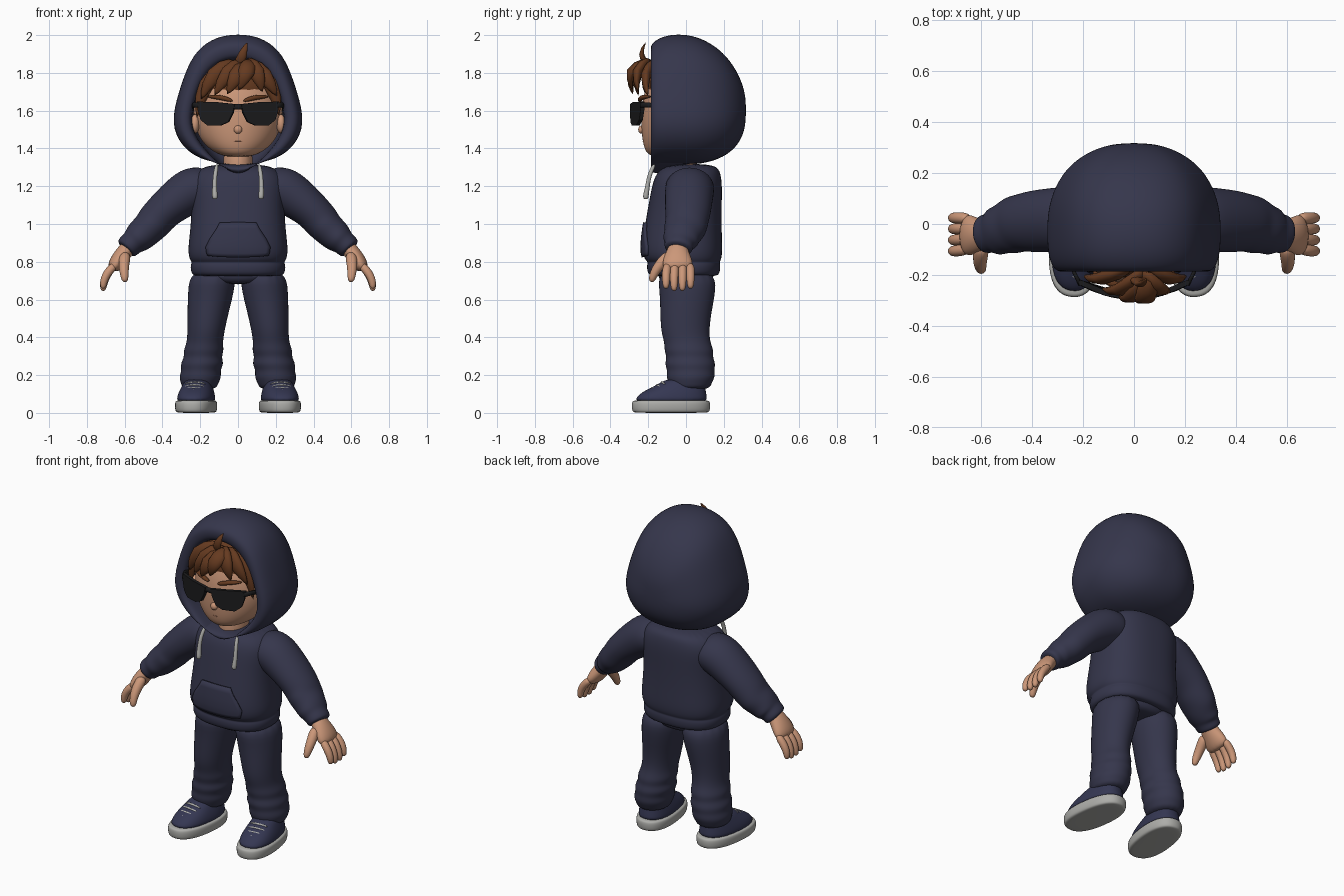
import bpy, bmesh, math
from mathutils import Vector, Matrix

default_cube = bpy.data.objects.get("Cube")
if default_cube:
    bpy.data.objects.remove(default_cube, do_unlink=True)

X, Y, Z = Vector((1, 0, 0)), Vector((0, 1, 0)), Vector((0, 0, 1))


def material(name, r, g, b):
    mat = bpy.data.materials.new(name)
    mat.use_nodes = True
    mat.diffuse_color = (r, g, b, 1)
    shader = mat.node_tree.nodes["Principled BSDF"]
    shader.inputs["Base Color"].default_value = (r, g, b, 1)
    shader.inputs["Roughness"].default_value = 0.8
    return mat


navy = material("navy cloth", 0.036, 0.037, 0.072)
shoe_blue = material("shoe blue", 0.035, 0.038, 0.085)
skin_tone = material("skin", 0.60, 0.31, 0.19)
lip_tone = material("lip", 0.40, 0.18, 0.11)
brown = material("brown hair", 0.13, 0.042, 0.014)
black = material("black plastic", 0.011, 0.011, 0.012)
grey = material("light grey rubber", 0.42, 0.42, 0.40)
white = material("white shirt", 0.65, 0.65, 0.65)


def finish(name, bm, mat, mirror=False, sub=2, smooth=True):
    """Turn a bmesh into an object with optional mirror and subdivision."""
    bmesh.ops.recalc_face_normals(bm, faces=bm.faces)
    mesh = bpy.data.meshes.new(name)
    bm.to_mesh(mesh)
    bm.free()
    mesh.materials.append(mat)
    for poly in mesh.polygons:
        poly.use_smooth = smooth
    obj = bpy.data.objects.new(name, mesh)
    bpy.context.collection.objects.link(obj)
    if mirror:
        obj.modifiers.new("Mirror", 'MIRROR').use_mirror_merge = False
    if sub:
        mod = obj.modifiers.new("Subdivision", 'SUBSURF')
        mod.levels = mod.render_levels = sub
    return obj


def skin_rings(name, rings, mat, matrix=None, **options):
    """Join a list of point rings into a capped surface."""
    bm = bmesh.new()
    loops = [[bm.verts.new(p) for p in ring] for ring in rings]
    for a, b in zip(loops, loops[1:]):
        for i in range(len(a)):
            j = (i + 1) % len(a)
            bm.faces.new((a[i], a[j], b[j], b[i]))
    bm.faces.new(loops[0])
    bm.faces.new(loops[-1])
    if matrix:
        bmesh.ops.transform(bm, matrix=matrix, verts=bm.verts)
    return finish(name, bm, mat, **options)


def tube(name, path, mat, axis=None, up=Y, n=14, power=2.0, **options):
    """Loft superellipses along a path of (x, y, z, radius along up, other radius)."""
    centres = [Vector(p[:3]) for p in path]
    rings = []
    for i, p in enumerate(path):
        t = axis or (centres[min(i + 1, len(path) - 1)] - centres[max(i - 1, 0)]).normalized()
        v = t.cross(up).normalized()
        u = v.cross(t)
        ring = []
        for k in range(n):
            a = math.tau * (k + 0.5) / n
            c, s = math.cos(a), math.sin(a)
            ring.append(centres[i] + u * p[3] * math.copysign(abs(c) ** (2 / power), c)
                        + v * p[4] * math.copysign(abs(s) ** (2 / power), s))
        rings.append(ring)
    return skin_rings(name, rings, mat, **options)


def ball(name, centre, radii, mat, **options):
    bm = bmesh.new()
    bmesh.ops.create_uvsphere(bm, u_segments=24, v_segments=14, radius=1)
    place = Matrix.Translation(centre) @ Matrix.Diagonal((*radii, 1))
    bmesh.ops.transform(bm, matrix=place, verts=bm.verts)
    return finish(name, bm, mat, sub=0, **options)


# Hood: outer shell, rolled rim and inner lining as one lofted skin
outer = [(0, 2.012), (.12, 1.995), (.22, 1.925), (.275, 1.82), (.315, 1.7),
         (.36, 1.53), (.295, 1.4), (.18, 1.33), (0, 1.31)]
opening = [(0, 1.87), (.08, 1.86), (.15, 1.81), (.195, 1.74), (.225, 1.66),
           (.255, 1.53), (.2, 1.42), (.1, 1.32), (0, 1.24)]


def hood_ring(y, blend, width=1, top=1, bottom=1):
    half = []
    for (ax, az), (bx, bz) in zip(outer, opening):
        x, z = ax + (bx - ax) * blend, az + (bz - az) * blend - 1.6
        half.append((x * width, z * (top if z > 0 else bottom) + 1.6))
    whole = half + [(-x, z) for x, z in half[-2:0:-1]]
    return [Vector((x, y, z)) for x, z in whole]


skin_rings("hood", [
    hood_ring(.318, 0, .16, .14, .2), hood_ring(.3, 0, .42, .36, .5),
    hood_ring(.25, 0, .68, .6, .74), hood_ring(.18, 0, .86, .8, .9),
    hood_ring(.08, 0, .98, .95, 1), hood_ring(-.02, 0), hood_ring(-.11, 0, .99, .98),
    hood_ring(-.165, .12, .98, .95), hood_ring(-.19, .45), hood_ring(-.185, .85),
    hood_ring(-.15, 1), hood_ring(0, 1), hood_ring(.08, 1, .8, .8, .8)], navy)

# Head, ears, neck and shirt collar
tube("head", [(0, -.1, 1.355, .07, .06), (0, -.085, 1.372, .125, .115),
              (0, -.045, 1.42, .185, .185), (0, -.025, 1.5, .215, .23),
              (0, -.02, 1.6, .222, .243), (0, -.01, 1.7, .215, .235),
              (0, 0, 1.8, .18, .2), (0, 0, 1.86, .1, .1)], skin_tone, axis=Z, n=20)
ball("ears", (.228, -.09, 1.53), (.025, .035, .05), skin_tone, mirror=True)
ball("nose", (0, -.235, 1.5), (.022, .018, .022), skin_tone)
tube("neck", [(0, -.04, 1.2, .1, .09), (0, -.04, 1.3, .1, .08), (0, -.04, 1.42, .1, .08)],
     skin_tone, axis=Z)
tube("shirt_collar", [(0, -.04, 1.18, .13, .12), (0, -.04, 1.25, .125, .1),
                      (0, -.04, 1.285, .112, .09)], white, axis=Z)
tube("mouth", [(-.035, -.221, 1.435, .003, .003), (0, -.229, 1.438, .004, .003),
               (.035, -.221, 1.435, .003, .003)], lip_tone, n=6)
tube("eyebrows", [(.025, -.245, 1.65, .015, .01), (.09, -.24, 1.672, .015, .017),
                  (.165, -.185, 1.675, .015, .007)], brown, n=8, mirror=True)

# Hair: scalp cap and swept locks
ball("hair_cap", (0, 0, 1.715), (.225, .215, .17), brown)
locks = [
    [(0, -.2, 1.83), (.025, -.25, 1.9), (.05, -.21, 1.965)],
    [(.05, -.17, 1.86), (-.06, -.28, 1.81), (-.13, -.25, 1.67)],
    [(.05, -.19, 1.85), (-.01, -.31, 1.79), (-.06, -.28, 1.68)],
    [(0, -.16, 1.86), (-.14, -.23, 1.8), (-.2, -.2, 1.65)],
    [(-.04, -.14, 1.85), (-.19, -.17, 1.75), (-.22, -.16, 1.55)],
    [(.06, -.19, 1.87), (.05, -.32, 1.81), (0, -.28, 1.7)],
    [(.03, -.18, 1.87), (.11, -.28, 1.81), (.13, -.25, 1.69)],
    [(.04, -.16, 1.86), (.15, -.23, 1.79), (.21, -.2, 1.67)],
    [(.06, -.14, 1.85), (.19, -.17, 1.76), (.22, -.16, 1.56)]]
for number, lock in enumerate(locks):
    widths = (.045, .065, .004) if number else (.04, .03, .004)
    tube(f"hair_lock_{number}", [(*p, w * .6, w) for p, w in zip(lock, widths)], brown, n=6, sub=1)

# Sunglasses: curved lens plates, bridge and temples
bm = bmesh.new()
shape = [(.015, 1.635), (.11, 1.645), (.215, 1.648), (.21, 1.6), (.195, 1.55),
         (.16, 1.522), (.09, 1.522), (.05, 1.54), (.025, 1.59)]
bm.faces.new([bm.verts.new((x, -.288 + 1.3 * x * x, z)) for x, z in shape])
lenses = finish("sunglass_lenses", bm, black, mirror=True, sub=0, smooth=False)
thick = lenses.modifiers.new("Thickness", 'SOLIDIFY')
thick.thickness, thick.offset = .02, 0
tube("sunglass_bridge", [(-.03, -.285, 1.62, .01, .016), (.03, -.285, 1.62, .01, .016)], black, n=8, sub=0)
tube("sunglass_temples", [(.21, -.24, 1.63, .016, .009), (.235, -.19, 1.63, .013, .008),
                          (.245, -.05, 1.6, .012, .008)], black, up=Z, n=8, sub=0, mirror=True)

# Sweatshirt body: hem band, bloused waist, chest (height, front, back, half width)
profile = [(.722, -.17, .15, .215), (.73, -.205, .18, .25), (.785, -.21, .185, .255),
           (.797, -.2, .178, .243), (.81, -.22, .188, .258), (.86, -.235, .195, .268),
           (.96, -.225, .19, .255), (1.1, -.2, .19, .245), (1.2, -.182, .193, .255),
           (1.27, -.16, .185, .235), (1.32, -.1, .16, .16)]
torso = tube("sweatshirt_body", [(0, (f + b) / 2, z, (b - f) / 2, w) for z, f, b, w in profile],
             navy, axis=Z, n=24, power=2.5)

# Front pocket, wrapped on the body
bm = bmesh.new()
rows = [(.815, .185), (.84, .195), (.88, .2), (.93, .165), (.98, .125), (1.015, .105)]
grid = [[bm.verts.new((w * (k / 6 - 1), -.26, z)) for k in range(13)] for z, w in rows]
for low, high in zip(grid, grid[1:]):
    for k in range(12):
        bm.faces.new((low[k], low[k + 1], high[k + 1], high[k]))
pocket = finish("front_pocket", bm, navy, sub=0)
wrap = pocket.modifiers.new("Wrap", 'SHRINKWRAP')
wrap.target, wrap.offset = torso, .006
thick = pocket.modifiers.new("Thickness", 'SOLIDIFY')
thick.thickness, thick.offset = .014, 0

# Drawstrings
tube("drawstrings", [(.11, -.165, 1.32, .012, .012), (.122, -.195, 1.26, .012, .012),
                     (.125, -.205, 1.19, .013, .013), (.122, -.213, 1.15, .017, .017),
                     (.122, -.213, 1.13, .014, .014)], grey, n=8, mirror=True)

# Sleeves with gathered folds and cuffs
tube("sleeves", [(.12, .02, 1.2, .13, .1), (.24, .02, 1.19, .135, .13), (.32, .015, 1.13, .13, .115),
                 (.4, .01, 1.065, .125, .1), (.445, .005, 1.01, .115, .1), (.475, -.005, .975, .118, .09),
                 (.515, -.02, .94, .098, .088), (.545, -.03, .912, .1, .075), (.56, -.035, .9, .078, .066),
                 (.59, -.04, .873, .08, .066), (.597, -.042, .865, .06, .05)],
     navy, mirror=True)

# Hands: palm, four fingers, thumb
tube("palms", [(.56, -.04, .895, .045, .04), (.6, -.045, .855, .06, .044),
               (.64, -.045, .8, .084, .044), (.667, -.042, .755, .08, .032)], skin_tone, mirror=True)
for number, y in enumerate((.024, -.019, -.063, -.106)):
    reach = .012 if number in (1, 2) else 0
    tube(f"fingers_{number}", [(.645, y * .9, .79, .024, .024), (.69, y, .745, .025, .025),
                               (.712, y, .7 - reach, .023, .023), (.715, y, .655 - reach, .016, .016)],
         skin_tone, n=8, mirror=True)
tube("thumbs", [(.595, -.08, .845, .035, .035), (.605, -.135, .79, .032, .032),
                (.603, -.17, .74, .026, .026), (.597, -.185, .69, .018, .018)],
     skin_tone, up=X, n=8, mirror=True)

# Trousers with bunched folds towards the ankle
tube("trouser_seat", [(0, 0, .68, .12, .12), (0, 0, .705, .15, .23), (0, 0, .78, .16, .235)], navy, axis=Z)
tube("trouser_legs", [(.13, 0, .76, .16, .125), (.142, .01, .65, .152, .126), (.16, -.002, .52, .137, .11),
                      (.17, -.005, .43, .13, .1), (.176, .008, .37, .124, .097), (.182, .016, .33, .134, .11),
                      (.186, .02, .295, .124, .1), (.19, .022, .26, .138, .118), (.196, .025, .225, .126, .104),
                      (.2, .025, .19, .132, .115), (.203, .022, .155, .115, .1), (.205, .02, .12, .105, .09)],
     navy, axis=Z, n=16, mirror=True)

# Shoes, turned slightly outwards
turn = Matrix.Translation((.212, 0, 0)) @ Matrix.Rotation(math.radians(7), 4, 'Z')
shoe = dict(axis=Z, n=20, power=2.4, mirror=True, matrix=turn)
tube("shoe_soles", [(0, -.08, 0, .19, .09), (0, -.08, .004, .208, .106), (0, -.08, .035, .212, .11),
                    (0, -.08, .062, .21, .108), (0, -.08, .068, .195, .095)], grey, **shoe)
tube("shoe_uppers", [(0, -.08, .05, .195, .1), (0, -.077, .085, .19, .099), (0, -.06, .115, .167, .09),
                     (0, -.035, .14, .138, .08), (0, -.015, .165, .112, .07), (0, -.01, .18, .09, .05)],
     shoe_blue, **shoe)
for number in range(4):
    y, z = -.212 + number * .026, .12 + number * .015
    tube(f"laces_{number}", [(-.06, y + .015, z - .014, .008, .009), (0, y, z, .008, .009),
                             (.06, y + .015, z - .014, .008, .009)],
         grey, n=6, sub=1, mirror=True, matrix=turn)
